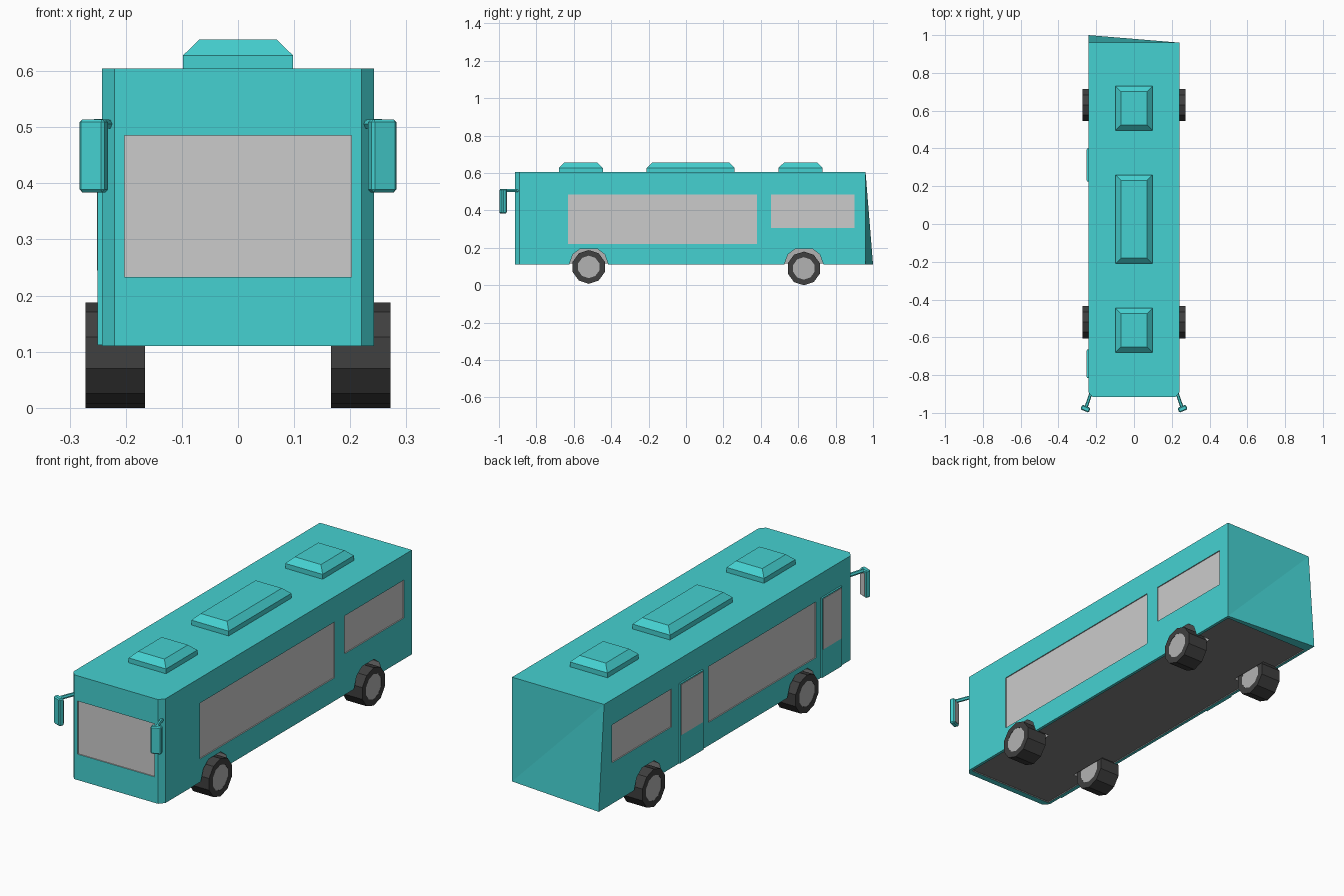
import bpy, bmesh, math
from mathutils import Matrix, Vector

if "Cube" in bpy.data.objects:
    bpy.data.objects.remove(bpy.data.objects["Cube"])


def material(name, *rgb):
    m = bpy.data.materials.new(name)
    m.diffuse_color = (*rgb, 1)
    m.use_nodes = True
    m.node_tree.nodes["Principled BSDF"].inputs["Base Color"].default_value = m.diffuse_color
    return m


TEAL = material("teal_paint", 0.06, 0.64, 0.64)
GREY = material("grey_glass", 0.8, 0.8, 0.8)
LINER = material("arch_grey", 0.45, 0.45, 0.45)
DARK = material("dark_underside", 0.22, 0.22, 0.22)
BLACK = material("black_rubber", 0.05, 0.05, 0.05)


def finish(name, bm, mat):
    bmesh.ops.recalc_face_normals(bm, faces=bm.faces)
    me = bpy.data.meshes.new(name)
    bm.to_mesh(me)
    bm.free()
    me.materials.append(mat)
    ob = bpy.data.objects.new(name, me)
    bpy.context.collection.objects.link(ob)
    return ob


def loft(bm, rings, caps=True, close=False):
    """Bridge successive rings of points, optionally capped or closed."""
    vs = [[bm.verts.new(p) for p in r] for r in rings]
    n = len(vs[0])
    pairs = list(zip(vs, vs[1:])) + ([(vs[-1], vs[0])] if close else [])
    for a, b in pairs:
        for i in range(n):
            j = (i + 1) % n
            bm.faces.new((a[i], a[j], b[j], b[i]))
    if caps:
        bm.faces.new(vs[0])
        bm.faces.new(vs[-1])


def rect(x0, x1, y0, y1, z):
    return [(x0, y0, z), (x1, y0, z), (x1, y1, z), (x0, y1, z)]


def add_box(bm, x0, x1, y0, y1, z0, z1):
    loft(bm, [rect(x0, x1, y0, y1, z0), rect(x0, x1, y0, y1, z1)])


def box(name, dims, mat):
    bm = bmesh.new()
    add_box(bm, *dims)
    return finish(name, bm, mat)


# Body shell: chamfered front corners, rear-left bottom corner pulled back
bm = bmesh.new()
plan = [(-0.22, -0.915), (0.22, -0.915), (0.242, -0.89), (0.242, 0.96),
        (-0.242, 0.96), (-0.242, -0.89)]
low = [(x, y, 0.11) for x, y in plan]
low[4] = (-0.242, 1.0, 0.11)
loft(bm, [low, [(x, y, 0.605) for x, y in plan]])
bmesh.ops.triangulate(bm, faces=bm.faces)
body = finish("body", bm, TEAL)


def carve(cutter):
    """Subtract the cutter, keeping its material on the cut faces."""
    mod = body.modifiers.new("cut", 'BOOLEAN')
    mod.operation = 'DIFFERENCE'
    mod.solver = 'EXACT'
    mod.material_mode = 'TRANSFER'
    mod.object = cutter
    cutter.hide_render = True
    bpy.context.view_layer.objects.active = body
    bpy.ops.object.modifier_apply(modifier=mod.name)
    bpy.data.objects.remove(cutter)


# Recessed windows
bm = bmesh.new()
for x0, x1, y0, y1, z0 in [(0.237, 0.3, -0.63, 0.38, 0.22),
                           (0.237, 0.3, 0.455, 0.90, 0.305),
                           (-0.3, -0.237, -0.63, 0.175, 0.22),
                           (-0.3, -0.237, 0.455, 0.90, 0.305),
                           (-0.202, 0.202, -0.95, -0.91, 0.233)]:
    add_box(bm, x0, x1, y0, y1, z0, 0.485)
carve(finish("window_cutter", bm, GREY))

# Recessed dark underside
carve(box("underside_cutter", (-0.228, 0.228, -0.885, 0.945, 0.0, 0.116), DARK))

# Wheel arches
bm = bmesh.new()
AXLES = [(-0.52, 0.098), (0.63, 0.09)]
arch = [(-0.105, 0.05), (-0.105, 0.11), (-0.085, 0.165), (-0.045, 0.195),
        (0.045, 0.195), (0.085, 0.165), (0.105, 0.11), (0.105, 0.05)]
for yc, _ in AXLES:
    for s in (-1, 1):
        loft(bm, [[(s * x, yc + y, z) for y, z in arch] for x in (0.16, 0.3)])
carve(finish("arch_cutter", bm, LINER))

# Doors on the left side
for name, y0, y1 in [("front_door", -0.815, -0.665), ("middle_door", 0.225, 0.40)]:
    box(name, (-0.25, -0.238, y0, y1, 0.112, 0.49), TEAL)
    box(name + "_window", (-0.2515, -0.249, y0 + 0.006, y1 - 0.006, 0.245, 0.485), GREY)

# Roof hatches with sloped tops
for name, y0, y1 in [("front_roof_unit", -0.68, -0.445),
                     ("middle_roof_unit", -0.21, 0.26),
                     ("rear_roof_unit", 0.495, 0.73)]:
    bm = bmesh.new()
    loft(bm, [rect(-0.098, 0.098, y0, y1, 0.60), rect(-0.098, 0.098, y0, y1, 0.628),
              rect(-0.069, 0.069, y0 + 0.029, y1 - 0.029, 0.656)])
    finish(name, bm, TEAL)


def lathe(name, profile, centre, mat, caps, close):
    """Ten-sided solid turned about the x axis from (offset, radius) pairs."""
    bm = bmesh.new()
    rings = [[(o, r * math.sin(a), r * math.cos(a))
              for a in (i * math.tau / 10 for i in range(10))] for o, r in profile]
    loft(bm, rings, caps, close)
    ob = finish(name, bm, mat)
    ob.location = centre


# Wheels: tyre, dished rim on both faces, dark hub
for (yc, zc), place in zip(AXLES, ("front", "rear")):
    for s, side in ((-1, "left"), (1, "right")):
        c = (s * 0.219, yc, zc)
        n = f"{place}_{side}_"
        lathe(n + "tyre", [(-0.053, 0.06), (-0.053, 0.09), (0.053, 0.09), (0.053, 0.06)],
              c, BLACK, False, True)
        half = [(0.052, 0.06), (0.047, 0.053), (0.036, 0.045), (0.042, 0.036)]
        lathe(n + "rim", [(-o, r) for o, r in half] + half[::-1], c, LINER, True, False)
        lathe(n + "hub", [(-0.044, 0.024), (0.044, 0.024)], c, BLACK, True, False)

# Mirrors: bent arm, tilted housing, glass facing backwards
for s, side in ((-1, "left"), (1, "right")):
    bm = bmesh.new()
    path = [(0.228, -0.895, 0.505), (0.252, -0.965, 0.507), (0.259, -0.985, 0.497)]
    rings = [[(s * (x + 0.009 * math.cos(a)), y, z + 0.009 * math.sin(a))
              for a in (i * math.tau / 6 for i in range(6))] for x, y, z in path]
    loft(bm, rings)
    finish(side + "_mirror_arm", bm, TEAL)

    turn = (Matrix.Translation(Vector((s * 0.257, -0.978, 0.449)))
            @ Matrix.Rotation(s * math.radians(22), 4, 'Z'))
    bm = bmesh.new()
    add_box(bm, -0.024, 0.024, -0.013, 0.013, -0.065, 0.065)
    bmesh.ops.bevel(bm, geom=bm.edges[:], offset=0.005, segments=1, affect='EDGES')
    bm.transform(turn)
    finish(side + "_mirror", bm, TEAL)
    bm = bmesh.new()
    add_box(bm, -0.018, 0.018, 0.012, 0.0145, -0.058, 0.05)
    bm.transform(turn)
    finish(side + "_mirror_glass", bm, GREY)
